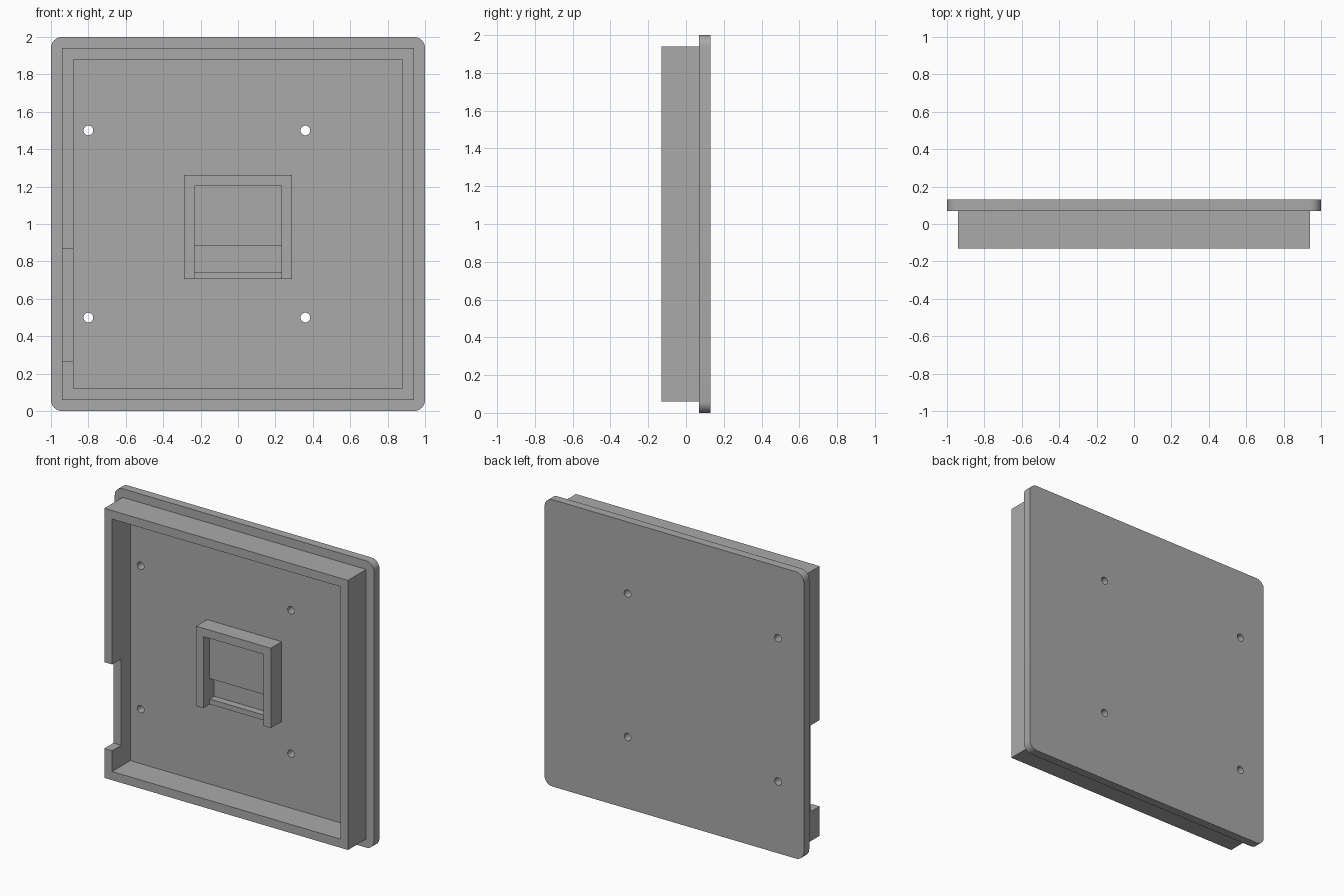
import bpy
import bmesh
from math import radians
from mathutils import Matrix

old = bpy.data.objects.get("Cube")
if old:
    bpy.data.objects.remove(old, do_unlink=True)

grey = bpy.data.materials.new("matte grey")
grey.use_nodes = True
colour = (0.4, 0.4, 0.4, 1)
grey.diffuse_color = colour
grey.node_tree.nodes["Principled BSDF"].inputs["Base Color"].default_value = colour

# Depth levels, from the open front to the back
FRONT, PLATE, BACK = -0.13, 0.07, 0.13
BRACKET, LEDGE, NOTCH = -0.05, 0.02, -0.03


def make_object(name, bm):
    bmesh.ops.recalc_face_normals(bm, faces=bm.faces)
    mesh = bpy.data.meshes.new(name)
    bm.to_mesh(mesh)
    bm.free()
    mesh.materials.append(grey)
    obj = bpy.data.objects.new(name, mesh)
    bpy.context.collection.objects.link(obj)
    return obj


def prism(name, outline, y0, y1, corner=0):
    """Extrude an x-z outline along y, optionally rounding its corners."""
    bm = bmesh.new()
    face = bm.faces.new([bm.verts.new((x, y0, z)) for x, z in outline])
    moved = bmesh.ops.extrude_face_region(bm, geom=[face])["geom"]
    bmesh.ops.translate(bm, vec=(0, y1 - y0, 0),
                        verts=[v for v in moved if isinstance(v, bmesh.types.BMVert)])
    if corner:
        edges = [e for e in bm.edges if abs(e.verts[0].co.y - e.verts[1].co.y) > 0.01]
        bmesh.ops.bevel(bm, geom=edges, offset=corner, segments=8,
                        profile=0.5, affect='EDGES')
    return make_object(name, bm)


def block(name, x0, x1, z0, z1, y0, y1, corner=0):
    return prism(name, [(x0, z0), (x1, z0), (x1, z1), (x0, z1)], y0, y1, corner)


def select_only(obj):
    bpy.ops.object.select_all(action='DESELECT')
    obj.select_set(True)
    bpy.context.view_layer.objects.active = obj


def cut(obj, cutter):
    cutter.hide_render = True
    mod = obj.modifiers.new("cut", 'BOOLEAN')
    mod.operation = 'DIFFERENCE'
    mod.solver = 'EXACT'
    mod.object = cutter
    select_only(obj)
    bpy.ops.object.modifier_apply(modifier=mod.name)
    bpy.data.objects.remove(cutter, do_unlink=True)


# Rounded back plate with four screw holes
plate = block("back_plate", -1, 1, 0, 2, PLATE, BACK, corner=0.06)
for x in (-0.8, 0.36):
    for z in (0.5, 1.5):
        bm = bmesh.new()
        place = Matrix.Translation((x, 0.1, z)) @ Matrix.Rotation(radians(90), 4, 'X')
        bmesh.ops.create_cone(bm, cap_ends=True, segments=24, radius1=0.026,
                              radius2=0.026, depth=0.3, matrix=place)
        cut(plate, make_object("hole_cutter", bm))
select_only(plate)
bpy.ops.object.shade_smooth_by_angle(angle=radians(30))

# Rectangular rim wall with a cable notch on the right side
rim = block("rim_wall", -0.94, 0.94, 0.06, 1.94, FRONT, PLATE)
cut(rim, block("rim_cutter", -0.88, 0.88, 0.12, 1.88, -0.3, 0.3))
cut(rim, block("notch_cutter", -1.1, -0.8, 0.265, 0.867, -0.3, NOTCH))

# Central socket bracket, open at the bottom
W, w, BASE, TOP, INNER = 0.288, 0.233, 0.705, 1.262, 1.204
prism("socket_bracket",
      [(-W, BASE), (-w, BASE), (-w, INNER), (w, INNER),
       (w, BASE), (W, BASE), (W, TOP), (-W, TOP)], BRACKET, PLATE)

# Raised ledge and lower lip inside the bracket
block("socket_ledge", -w, w, 0.885, INNER, LEDGE, PLATE)
block("socket_lip", -w, w, BASE, 0.742, LEDGE, PLATE)
